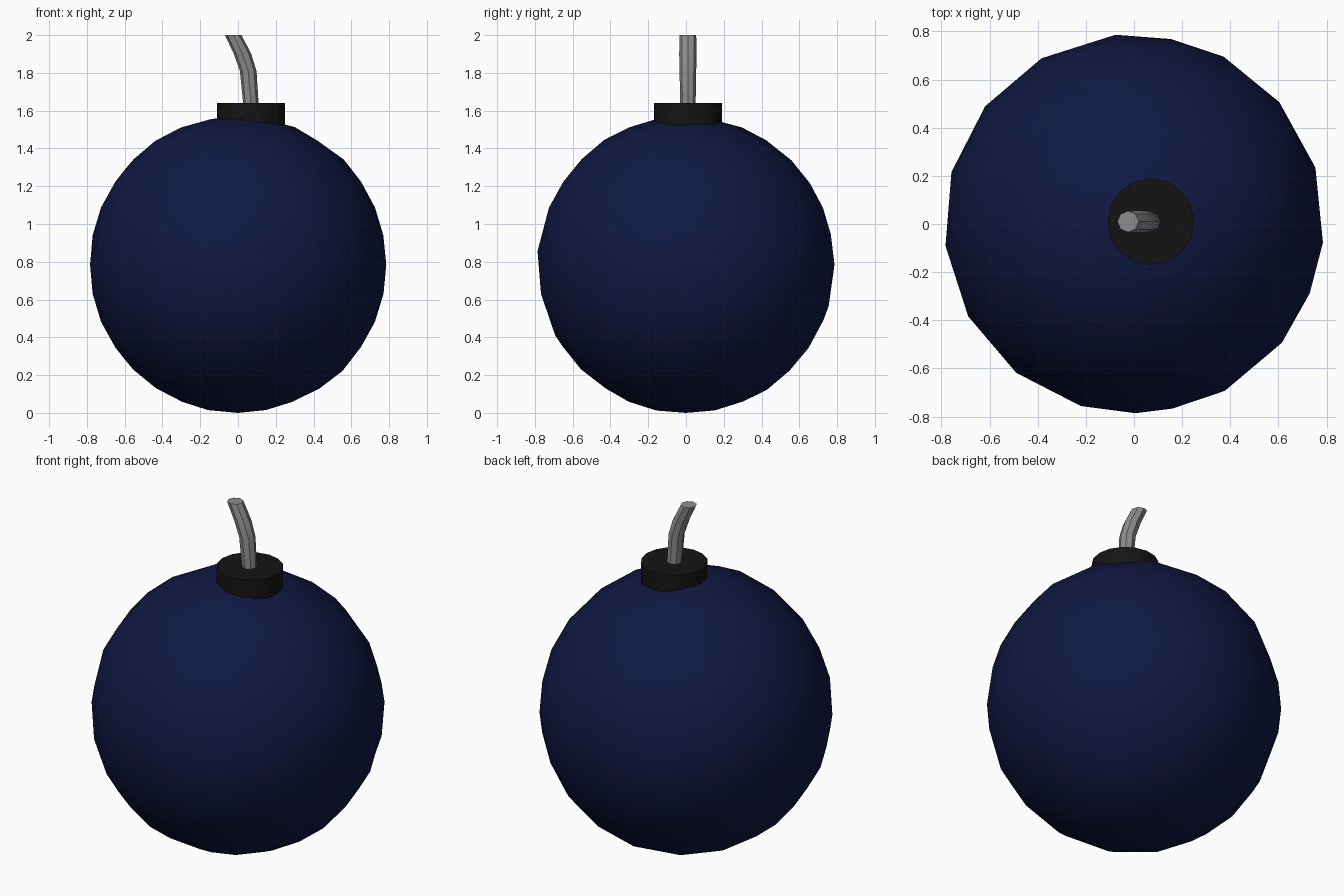
import bpy, bmesh
from math import sin, cos, pi, radians

if "Cube" in bpy.data.objects:
    bpy.data.objects.remove(bpy.data.objects["Cube"])


def finish(obj, color, angle=40):
    mat = bpy.data.materials.new(obj.name + "_paint")
    mat.diffuse_color = (*color, 1)
    mat.use_nodes = True
    mat.node_tree.nodes["Principled BSDF"].inputs["Base Color"].default_value = mat.diffuse_color
    obj.data.materials.append(mat)
    bpy.ops.object.select_all(action='DESELECT')
    obj.select_set(True)
    bpy.context.view_layer.objects.active = obj
    bpy.ops.object.shade_smooth_by_angle(angle=radians(angle))


def tube(name, rings, sides, color):
    # rings: (x, y, z, radius), all lying level
    bm = bmesh.new()
    loops = []
    for x, y, z, r in rings:
        loops.append([bm.verts.new((x + r * cos(2 * pi * i / sides),
                                    y + r * sin(2 * pi * i / sides), z))
                      for i in range(sides)])
    for a, b in zip(loops, loops[1:]):
        for i in range(sides):
            j = (i + 1) % sides
            bm.faces.new((a[i], a[j], b[j], b[i]))
    bm.faces.new(loops[0][::-1])
    bm.faces.new(loops[-1])
    mesh = bpy.data.meshes.new(name)
    bm.to_mesh(mesh)
    bm.free()
    obj = bpy.data.objects.new(name, mesh)
    bpy.context.collection.objects.link(obj)
    finish(obj, color)
    return obj


# Round body, reduced to a coarse faceted outline
bpy.ops.mesh.primitive_uv_sphere_add(segments=32, ring_count=16, radius=0.785,
                                     location=(0, 0, 0.785))
body = bpy.context.object
body.name = "body"
dec = body.modifiers.new("reduce", 'DECIMATE')
dec.ratio = 0.4
bpy.ops.object.modifier_apply(modifier=dec.name)
finish(body, (0.005, 0.009, 0.055), 60)

# Neck collar, slightly off centre
tube("collar", [(0.07, 0.01, 1.48, 0.18), (0.07, 0.01, 1.64, 0.18)], 16,
     (0.007, 0.007, 0.007))

# Bent fuse
tube("fuse", [(0.068, 0.01, 1.60, 0.041), (0.068, 0.01, 1.64, 0.041),
              (0.054, 0.01, 1.81, 0.044), (0.024, 0.01, 1.90, 0.046),
              (-0.025, 0.01, 2.00, 0.044)], 8, (0.27, 0.27, 0.27))
